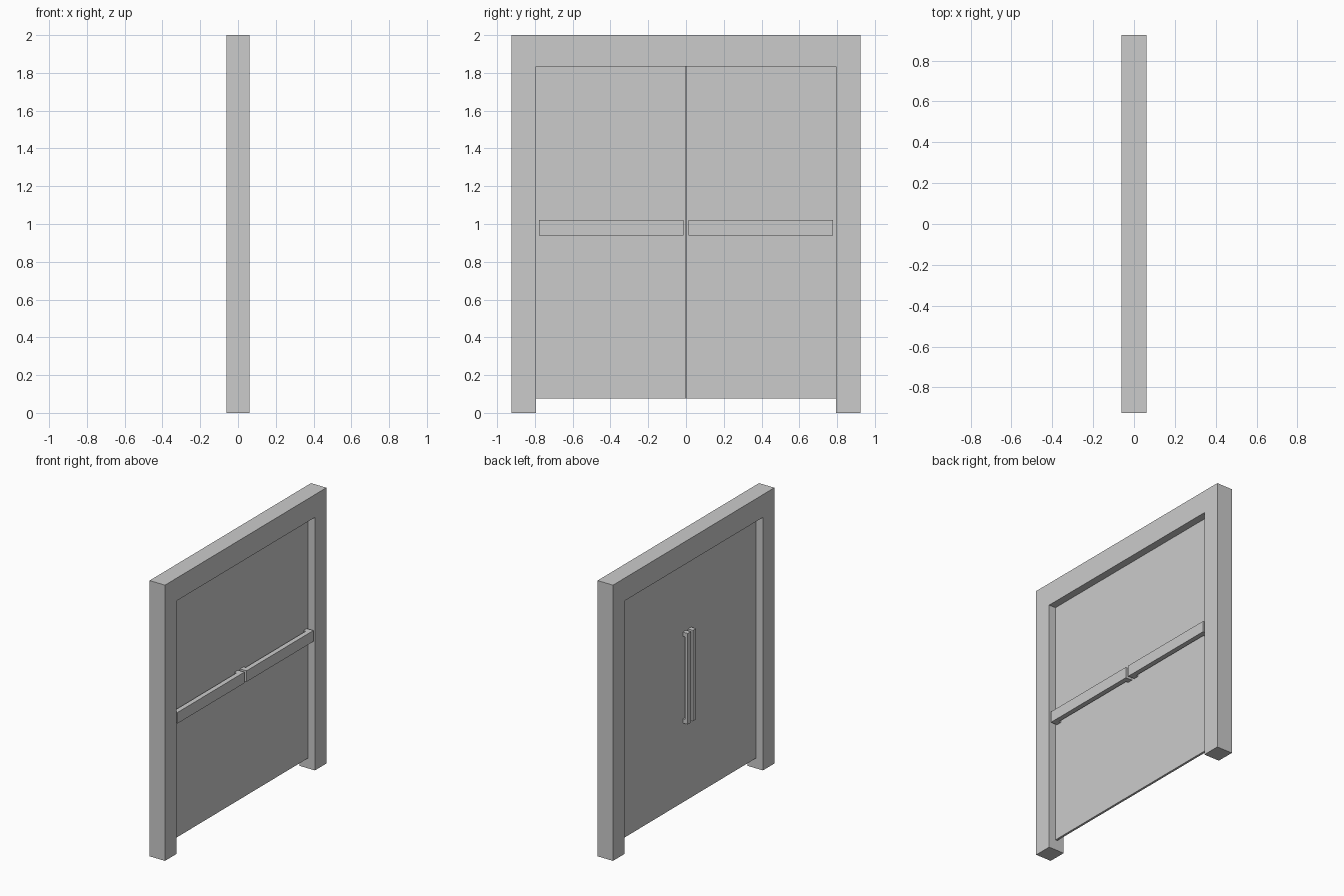
import bpy, bmesh

if "Cube" in bpy.data.objects:
    bpy.data.objects.remove(bpy.data.objects["Cube"])


def prism(name, outline, x0, x1):
    """Extrude a (y, z) outline along x."""
    bm = bmesh.new()
    face = bm.faces.new([bm.verts.new((x0, y, z)) for y, z in outline])
    new = bmesh.ops.extrude_face_region(bm, geom=[face])
    verts = [v for v in new["geom"] if isinstance(v, bmesh.types.BMVert)]
    bmesh.ops.translate(bm, vec=(x1 - x0, 0, 0), verts=verts)
    bmesh.ops.recalc_face_normals(bm, faces=bm.faces)
    mesh = bpy.data.meshes.new(name)
    bm.to_mesh(mesh)
    bm.free()
    obj = bpy.data.objects.new(name, mesh)
    bpy.context.collection.objects.link(obj)
    return obj


def box(name, x, y, z):
    (y0, y1), (z0, z1) = sorted(y), z
    return prism(name, [(y0, z0), (y1, z0), (y1, z1), (y0, z1)], *x)


# Door frame: two jambs and a lintel in one piece, open at the floor
prism("door_frame", [(-0.925, 0), (-0.793, 0), (-0.793, 1.835), (0.793, 1.835),
                     (0.793, 0), (0.925, 0), (0.925, 2), (-0.925, 2)], -0.062, 0.062)

# Continuous back skin behind both leaves
box("door_back_panel", (-0.008, 0.0), (-0.793, 0.793), (0.075, 1.835))

for side, label in ((-1, "left"), (1, "right")):
    # Door leaf with a fine seam at the middle
    box(f"door_leaf_{label}", (0.0, 0.008), (side * 0.0015, side * 0.793), (0.075, 1.835))

    # Push bar: channel profile seen from above, feet at both ends
    a, b = side * 0.012, side * 0.778
    box(f"push_bar_{label}", (0.025, 0.06), (a, b), (0.94, 1.02))
    for i, (p, q) in enumerate(((a, a + side * 0.04), (b, b - side * 0.04))):
        box(f"push_bar_foot_{label}_{i}", (0.008, 0.025), (p, q), (0.94, 1.02))

    # Vertical pull handle on the other side, with standoffs
    y = (side * 0.012, side * 0.048)
    box(f"pull_handle_{label}", (-0.047, -0.025), y, (0.65, 1.31))
    for i, z in enumerate(((0.65, 0.68), (1.28, 1.31))):
        box(f"pull_handle_standoff_{label}_{i}", (-0.025, -0.008), y, z)
